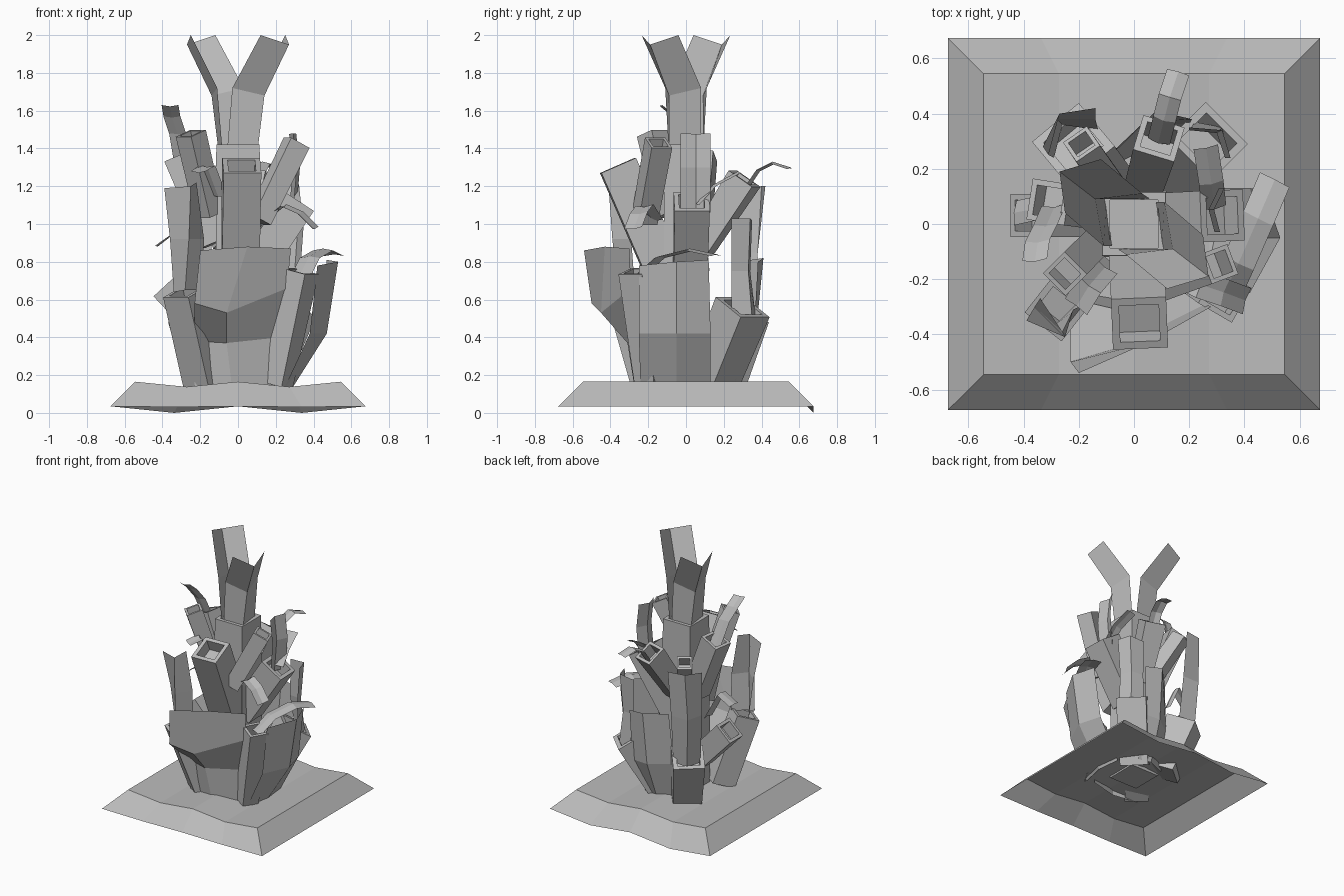
import bpy, bmesh, math
from mathutils import Vector as V

grey = bpy.data.materials.new("stone_grey")
grey.diffuse_color = (0.5, 0.5, 0.5, 1)


def finish(name, bm):
    bmesh.ops.recalc_face_normals(bm, faces=bm.faces[:])
    me = bpy.data.meshes.new(name)
    bm.to_mesh(me)
    bm.free()
    me.materials.append(grey)
    ob = bpy.data.objects.new(name, me)
    bpy.context.collection.objects.link(ob)
    return ob


def leaf(name, rows):
    """Folded blade: each row is left edge, crease, right edge."""
    bm = bmesh.new()
    vs = [[bm.verts.new(p) for p in r] for r in rows]
    for a, b in zip(vs, vs[1:]):
        for i in range(2):
            bm.faces.new((a[i], a[i + 1], b[i + 1], b[i]))
    return finish(name, bm)


def ribbon(name, pts, width, side, fold=0.01):
    """Narrow blade along a path, folded slightly along its middle."""
    pts = [V(p) for p in pts]
    s = V(side).normalized()
    rows = []
    for i, p in enumerate(pts):
        d = (pts[min(i + 1, len(pts) - 1)] - pts[max(i - 1, 0)]).normalized()
        n = s.cross(d) * fold
        rows.append((p - s * width, p + n, p + s * width))
    return leaf(name, rows)


def tube(name, base, top, r0, r1, depth=0.09, rim=0.72):
    """Square stalk with a hollowed, rimmed mouth."""
    base, top = V(base), V(top)
    d = (top - base).normalized()
    u = d.cross(V((0, 0, 1)))
    u = u.normalized() if u.length > 0.02 else V((1, 0, 0))
    v = u.cross(d)
    bm = bmesh.new()

    def ring(c, r):
        return [bm.verts.new(c + u * r * a + v * r * b)
                for a, b in ((-1, -1), (1, -1), (1, 1), (-1, 1))]
    rings = [ring(base, r0), ring(top, r1), ring(top, r1 * rim),
             ring(top - d * depth, r1 * rim)]
    for a, b in zip(rings, rings[1:]):
        for i in range(4):
            j = (i + 1) % 4
            bm.faces.new((a[i], a[j], b[j], b[i]))
    bm.faces.new(rings[0][::-1])
    bm.faces.new(rings[-1])
    return finish(name, bm)


# Base: wavy, open-bottomed square mound
bm = bmesh.new()
O, I = 0.675, 0.545
wave = (0, 1, 0, 1, 0)


def edge(y, half, z, dip):
    return [bm.verts.new(((i - 2) * half / 2, y, z - dip * w)) for i, w in enumerate(wave)]


rows = [edge(-O, O, 0.035, 0.004), edge(-I, I, 0.165, 0.027),
        edge(I, I, 0.165, 0.027), edge(O, O, 0.035, 0.035)]
for a, b in zip(rows, rows[1:]):
    for i in range(4):
        bm.faces.new((a[i], a[i + 1], b[i + 1], b[i]))
for k in (0, 4):
    bm.faces.new([r[k] for r in rows])
finish("ground_base", bm)

# Central trunk with two crown leaves (point-symmetric pair)
tube("trunk", (0, 0, 0.14), (0, 0, 1.42), 0.12, 0.115, 0.08, 0.75)
crown = [((-0.06, -0.09, 1.36), (0.10, -0.09, 1.36), (0.08, 0.08, 1.36)),
         ((-0.03, -0.11, 1.72), (0.14, -0.09, 1.68), (0.11, 0.08, 1.72)),
         ((0.12, -0.235, 2.0), (0.27, -0.19, 1.95), (0.25, -0.04, 2.0))]
leaf("crown_leaf_right", crown)
leaf("crown_leaf_left", [[(-x, -y, z) for x, y, z in r] for r in crown])

# Large outer leaves around the foot
leaf("front_leaf", [
    ((-0.23, -0.24, 0.12), (-0.03, -0.27, 0.12), (0.18, -0.22, 0.12)),
    ((-0.23, -0.27, 0.38), (-0.06, -0.31, 0.37), (0.22, -0.23, 0.40)),
    ((-0.23, -0.50, 0.58), (-0.06, -0.45, 0.53), (0.26, -0.29, 0.66)),
    ((-0.20, -0.54, 0.86), (0.05, -0.43, 0.88), (0.28, -0.30, 0.87))])
leaf("right_leaf", [
    ((0.24, -0.24, 0.12), (0.28, -0.05, 0.12), (0.26, 0.13, 0.12)),
    ((0.38, -0.25, 0.42), (0.47, -0.05, 0.42), (0.42, 0.13, 0.42)),
    ((0.42, -0.25, 0.78), (0.53, -0.05, 0.80), (0.47, 0.12, 0.81))])
leaf("back_leaf", [
    ((-0.08, 0.20, 0.12), (0.06, 0.26, 0.12), (0.16, 0.24, 0.12)),
    ((-0.08, 0.26, 0.42), (0.07, 0.37, 0.42), (0.20, 0.36, 0.42)),
    ((-0.05, 0.28, 0.80), (0.08, 0.41, 0.82), (0.21, 0.38, 0.80))])
leaf("front_left_leaf", [
    ((-0.34, -0.27, 0.64), (-0.28, -0.36, 0.65), (-0.19, -0.27, 0.65)),
    ((-0.36, -0.30, 0.92), (-0.26, -0.39, 0.92), (-0.18, -0.29, 0.92)),
    ((-0.39, -0.35, 1.19), (-0.25, -0.41, 1.20), (-0.22, -0.31, 1.22))])
leaf("back_left_leaf", [
    ((-0.29, 0.24, 0.48), (-0.26, 0.36, 0.48), (-0.13, 0.34, 0.48)),
    ((-0.31, 0.25, 0.85), (-0.28, 0.38, 0.85), (-0.14, 0.38, 0.85)),
    ((-0.33, 0.28, 1.19), (-0.27, 0.40, 1.20), (-0.14, 0.42, 1.20))])
leaf("back_right_leaf", [
    ((0.22, 0.37, 0.50), (0.32, 0.35, 0.50), (0.34, 0.24, 0.50)),
    ((0.20, 0.34, 0.75), (0.30, 0.33, 0.75), (0.33, 0.24, 0.75)),
    ((0.20, 0.35, 1.02), (0.32, 0.34, 1.03), (0.35, 0.24, 1.03))])

# Hollow stalks: name, foot, mouth, foot half width, mouth half width
for args in (
    ("front_stalk", (0.01, -0.12, 0.76), (0.02, -0.36, 1.31), 0.10, 0.10),
    ("back_stalk", (0.02, 0.08, 0.88), (0.09, 0.31, 1.24), 0.065, 0.078),
    ("right_stalk", (0.06, 0.02, 0.72), (0.32, 0.03, 1.12), 0.09, 0.093),
    ("upper_right_stalk", (0.11, -0.22, 1.02), (0.31, -0.145, 1.43), 0.055, 0.058),
    ("upper_left_stalk", (-0.15, -0.08, 1.05), (-0.25, -0.18, 1.48), 0.055, 0.058),
    ("left_stalk", (-0.12, 0.05, 0.9), (-0.31, 0.08, 1.36), 0.07, 0.075),
    ("low_left_stalk", (-0.14, 0.03, 0.40), (-0.39, 0.03, 0.67), 0.075, 0.078),
    ("low_front_left_stalk", (-0.17, -0.17, 0.15), (-0.28, -0.31, 0.64), 0.085, 0.085),
    ("low_front_right_stalk", (0.21, -0.19, 0.15), (0.33, -0.26, 0.75), 0.06, 0.072),
    ("low_back_right_stalk", (0.10, 0.13, 0.14), (0.27, 0.30, 0.56), 0.10, 0.108),
    ("low_back_left_stalk", (-0.12, 0.17, 0.14), (-0.22, 0.29, 0.52), 0.10, 0.11),
    ("upper_back_left_stalk", (-0.06, 0.10, 0.9), (-0.19, 0.29, 1.23), 0.055, 0.052),
):
    tube(*args)

# Curling ribbons growing from the stalk mouths
for args in (
    ("back_ribbon", [(0.09, 0.30, 1.16), (0.11, 0.38, 1.28), (0.13, 0.46, 1.32),
                     (0.16, 0.55, 1.29)], 0.042, (1, -0.3, 0)),
    ("right_ribbon", [(0.33, -0.25, 0.72), (0.38, -0.14, 0.82), (0.45, 0.02, 0.86),
                      (0.51, 0.16, 0.83)], 0.06, (0.88, -0.45, 0)),
    ("upper_right_ribbon", [(0.14, -0.17, 1.02), (0.24, -0.22, 1.10), (0.33, -0.25, 1.06),
                            (0.41, -0.28, 0.98)], 0.05, (0.3, 0.9, 0.1)),
    ("right_upright_ribbon", [(0.30, 0.05, 1.06), (0.32, 0.05, 1.3),
                              (0.30, 0.05, 1.48)], 0.08, (0.1, 1, 0), -0.03),
    ("back_right_ribbon", [(0.29, 0.06, 1.10), (0.28, 0.15, 1.20),
                           (0.26, 0.28, 1.27)], 0.045, (1, 0.2, 0)),
    ("upper_left_ribbon", [(-0.29, 0.07, 1.3), (-0.32, 0.0, 1.48), (-0.35, -0.06, 1.57),
                           (-0.36, -0.13, 1.63)], 0.045, (1, 0.1, 0)),
    ("front_left_ribbon", [(-0.10, -0.15, 1.15), (-0.16, -0.22, 1.31),
                           (-0.21, -0.30, 1.28)], 0.05, (0.8, -0.6, 0)),
    ("left_ribbon", [(-0.24, 0.08, 0.75), (-0.34, 0.06, 0.95),
                     (-0.43, 0.04, 0.88)], 0.045, (0.1, 1, 0)),
):
    ribbon(*args)
